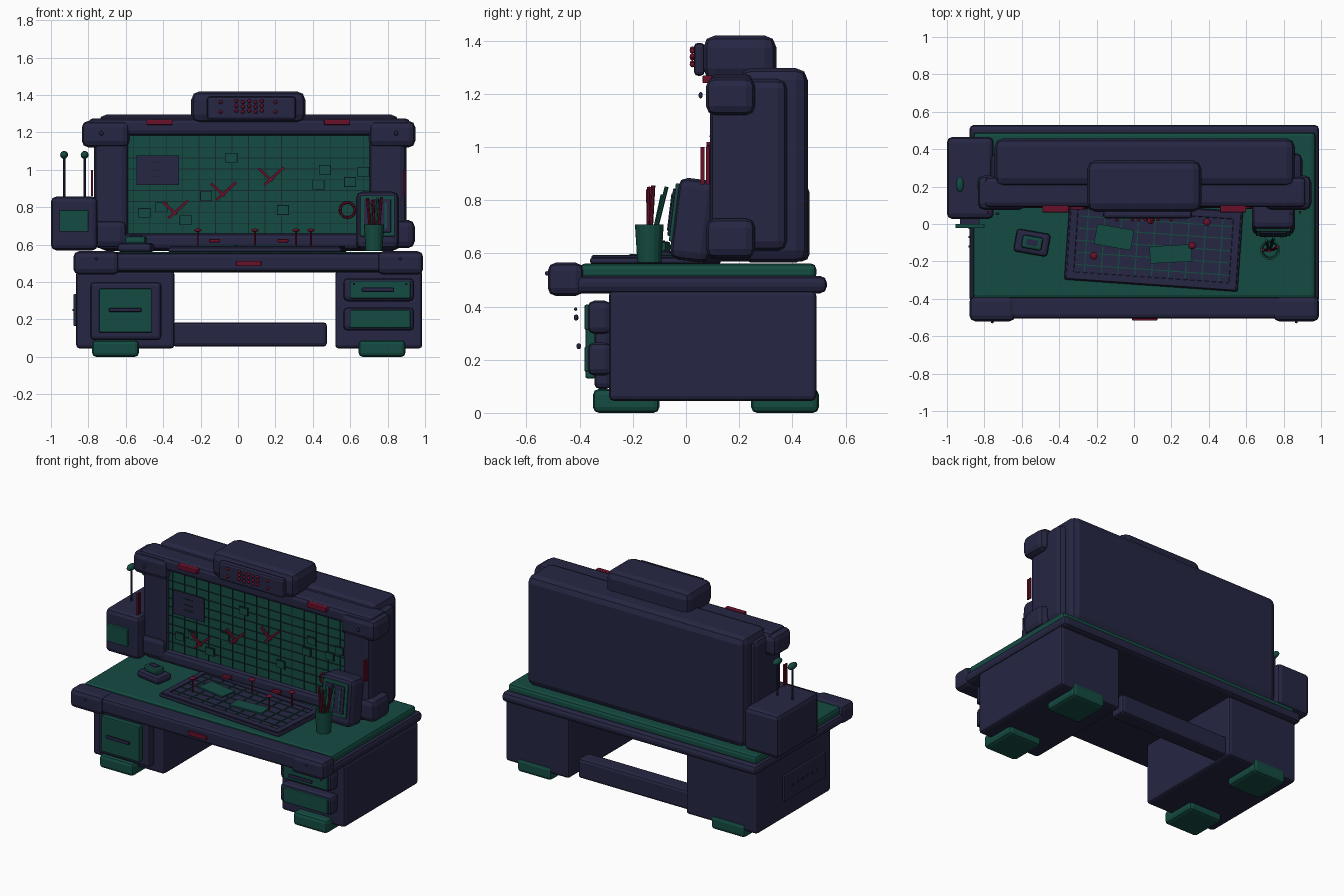
import bpy, bmesh, math
from mathutils import Vector, Matrix

if "Cube" in bpy.data.objects:
    bpy.data.objects.remove(bpy.data.objects["Cube"])


def material(name, rgb):
    m = bpy.data.materials.new(name)
    m.diffuse_color = (*rgb, 1)
    m.use_nodes = True
    m.node_tree.nodes["Principled BSDF"].inputs["Base Color"].default_value = m.diffuse_color
    return m


NAVY = material("navy", (0.019, 0.019, 0.056))
GREEN = material("deep green", (0.007, 0.070, 0.054))
RED = material("crimson", (0.135, 0.005, 0.022))
DARK = material("dark line", (0.008, 0.022, 0.030))


def finish(bm, name, mat, loc=(0, 0, 0), rot=(0, 0, 0), smooth=False):
    bmesh.ops.recalc_face_normals(bm, faces=bm.faces)
    me = bpy.data.meshes.new(name)
    bm.to_mesh(me)
    bm.free()
    me.materials.append(mat)
    for p in me.polygons:
        p.use_smooth = smooth
    ob = bpy.data.objects.new(name, me)
    bpy.context.collection.objects.link(ob)
    ob.location = loc
    ob.rotation_euler = rot
    return ob


def box(name, x, y, z, mat=NAVY, bevel=0.0, rot=(0, 0, 0), parent=None):
    """Bevelled box from (min, max) ranges, turned about its own centre."""
    size = [r[1] - r[0] for r in (x, y, z)]
    mid = [(r[0] + r[1]) / 2 for r in (x, y, z)]
    bm = bmesh.new()
    bmesh.ops.create_cube(bm, size=1)
    bmesh.ops.scale(bm, vec=size, verts=bm.verts)
    if bevel:
        bmesh.ops.bevel(bm, geom=bm.edges[:], offset=min(bevel, min(size) * 0.45),
                        segments=2, profile=0.5, affect='EDGES')
    ob = finish(bm, name, mat, mid, rot)
    ob.parent = parent
    return ob


def rod(name, a, b, r, mat, sides=10):
    """Cylinder running from a to b."""
    a, b = Vector(a), Vector(b)
    d = b - a
    bm = bmesh.new()
    bmesh.ops.create_cone(bm, cap_ends=True, segments=sides, radius1=r, radius2=r, depth=d.length)
    q = d.to_track_quat('Z', 'Y').to_euler()
    return finish(bm, name, mat, (a + b) / 2, q)


def ball(name, c, size, mat):
    bm = bmesh.new()
    bmesh.ops.create_uvsphere(bm, u_segments=12, v_segments=8, radius=1)
    bmesh.ops.scale(bm, vec=size, verts=bm.verts)
    return finish(bm, name, mat, c, smooth=True)


def pivot(name, loc, rot):
    ob = bpy.data.objects.new(name, None)
    bpy.context.collection.objects.link(ob)
    ob.location, ob.rotation_euler = loc, rot
    ob.hide_render = True
    return ob


# Desk top, green mat, front rail with corner caps
box("desk_slab", (-.88, .99), (-.42, .53), (.45, .515), bevel=.025)
box("desk_surface", (-.86, .97), (-.40, .49), (.50, .562), GREEN, .02)
box("front_rail", (-.80, .90), (-.505, -.385), (.455, .555), bevel=.02)
for x in ((-.88, -.635), (.745, .99)):
    box("rail_cap", x, (-.52, -.385), (.44, .565), bevel=.03)
    ball("rail_bolt", (sum(x) / 2, -.523, .525), (.008, .008, .008), NAVY)
box("rail_light", (-.01, .125), (-.516, -.50), (.485, .513), RED, .004)

# Pedestals, feet and stretcher
for x, fx in (((-.865, -.34), (-.78, -.53)), ((.52, .985), (.645, .895))):
    box("pedestal", x, (-.29, .49), (.045, .46), bevel=.018)
    for y in ((-.35, -.10), (.245, .50)):
        box("foot", fx, y, (0, .09), GREEN, .022)
box("stretcher", (-.35, .475), (.35, .46), (.055, .185), bevel=.018)

# Left door with panel and handle
box("door", (-.79, -.41), (-.345, -.28), (.09, .40), bevel=.02)
box("door_panel", (-.742, -.462), (-.378, -.34), (.13, .365), GREEN, .006)
box("door_handle", (-.69, -.515), (-.412, -.395), (.24, .262), bevel=.008)

# Right drawers
for z in (.14, .297):
    box("drawer", (.562, .942), (-.37, -.28), (z, z + .125), bevel=.025)
    box("drawer_panel", (.598, .922), (-.382, -.36), (z + .015, z + .11), GREEN, .006)
box("drawer_handle", (.66, .835), (-.422, -.405), (.347, .37), bevel=.008)
for x in (.62, .90):
    ball("drawer_bolt", (x, -.415, .39), (.006, .006, .006), NAVY)

# Vent plate on the left pedestal side
box("vent_plate", (-.88, -.86), (-.21, .22), (.165, .335), bevel=.006)
for i in range(6):
    y = -.12 + i * .05
    box("vent_slot", (-.884, -.878), (y - .006, y + .006), (.245, .257), DARK)

# Hutch shell, side pillars, beams and corner blocks
box("hutch_shell", (-.745, .86), (.20, .458), (.565, 1.297), bevel=.045)
for x in ((-.77, -.585), (.70, .90)):
    box("pillar", x, (.09, .38), (.61, 1.255), bevel=.035)
box("top_beam", (-.80, .92), (.09, .25), (1.185, 1.275), bevel=.025)
box("bottom_beam", (-.75, .87), (.085, .25), (.575, .66), bevel=.025)
for x, xb in (((-.835, -.58), (-.78, -.595)), ((.70, .948), (.70, .945))):
    box("upper_block", x, (.075, .26), (1.12, 1.262), bevel=.035)
    box("lower_block", xb, (.075, .26), (.582, .732), bevel=.035)
for x in (-.73, .845):
    ball("block_bolt", (x, .055, 1.195), (.01, .008, .012), NAVY)
for x in ((-.785, -.775), (.882, .892)):
    for y in (.055, .075):
        box("side_light", x, (y, y + .014), (.86, 1.0), RED)
for x in ((-.49, -.35), (.46, .60)):
    box("beam_light", x, (.062, .10), (1.24, 1.27), RED, .005)

# Header with indicator panel
box("header", (-.25, .36), (.065, .34), (1.25, 1.42), bevel=.045)
box("header_panel", (-.165, .31), (.03, .07), (1.268, 1.392), bevel=.015)
for i, x in enumerate((-.093, -.008, .026, .06, .094, .128, .20)):
    for j in range(3):
        z = 1.31 + j * .026 + (i % 2) * .006
        if i in (0, 6) and j == 1:
            continue
        ball("indicator", (x, .024, z), (.01, .01, .01), RED)

# Wall board with grid, notes, paper, marks and ring
box("board", (-.60, .71), (.115, .21), (.64, 1.20), GREEN)
for i in range(15):
    x = -.56 + i * .088
    box("board_line", (x - .002, x + .002), (.110, .116), (.66, 1.185), DARK)
for j in range(8):
    z = .715 + j * .058
    box("board_line", (-.59, .70), (.110, .116), (z - .002, z + .002), DARK)
for x, z in ((-.035, 1.065), (.465, 1.0), (.43, .92), (.60, .935), (.67, .99), (.24, .785),
             (-.17, .86), (-.50, .77), (-.41, .80), (-.28, .73)):
    box("board_note_edge", (x - .032, x + .032), (.106, .112), (z - .026, z + .026), DARK)
    box("board_note", (x - .028, x + .028), (.102, .107), (z - .022, z + .022), GREEN)
box("paper", (-.543, -.315), (.092, .10), (.92, 1.078))
for z in (.965, 1.0, 1.04):
    box("paper_line", (-.46, -.40), (.088, .093), (z - .003, z + .003), DARK)
for x, z in ((-.335, .78), (-.078, .878), (.178, .958)):
    for dx, dz, length, a in ((-.03, .015, .10, 42), (.015, .008, .14, -42)):
        box("check_mark", (x + dx - length / 2, x + dx + length / 2), (.078, .09),
            (z + dz - .007, z + dz + .007), RED, rot=(0, math.radians(a), 0))
bpy.ops.mesh.primitive_torus_add(location=(.585, .085, .785), rotation=(math.pi / 2, 0, 0),
                                 major_radius=.04, minor_radius=.007,
                                 major_segments=20, minor_segments=6)
bpy.context.object.name = "board_ring"
bpy.context.object.data.materials.append(RED)

# Left side cabinet with screen and antennas
box("side_cabinet", (-1.0, -.75), (.027, .465), (.57, .857), bevel=.028)
box("cabinet_screen", (-.955, -.80), (-.022, .0), (.67, .785), GREEN, .004)
box("screen_mount", (-.93, -.825), (-.002, .04), (.69, .765))
for x in (-.93, -.82):
    rod("antenna", (x, .21, .85), (x, .21, 1.07), .007, NAVY)
    ball("antenna_tip", (x, .21, 1.08), (.021, .042, .021), GREEN)

# Tilted desk planner with raised frame, green grid and notes
planner = pivot("planner_pivot", (.105, -.115, .56), (0, 0, math.radians(-4)))
box("planner_base", (-.465, .465), (-.215, .215), (0, .024), bevel=.01, parent=planner)
for y in (-.19, .19):
    box("planner_frame", (-.455, .455), (y - .02, y + .02), (.02, .033), bevel=.006, parent=planner)
for x in (-.435, .435):
    box("planner_frame", (x - .02, x + .02), (-.205, .205), (.02, .033), bevel=.006, parent=planner)
for i in range(9):
    x = -.36 + i * .09
    box("planner_line", (x - .003, x + .003), (-.165, .165), (.022, .028), GREEN, parent=planner)
for j in range(5):
    y = -.13 + j * .065
    box("planner_line", (-.41, .41), (y - .003, y + .003), (.022, .028), GREEN, parent=planner)
for x, y, w, h, a in ((-.107, -.07, .20, .11, -10), (.197, -.16, .225, .092, 3)):
    box("planner_note", (x - w / 2, x + w / 2), (y - h / 2, y + h / 2), (.588, .597), GREEN,
        rot=(0, 0, math.radians(a)))

# Pins and flat markers
for x, y in ((-.215, -.17), (.09, .02), (.31, -.115), (.39, .01)):
    rod("pin_stem", (x, y, .585), (x, y, .672), .005, RED, 8)
    ball("pin_head", (x, y, .677), (.02, .02, .009), RED)
for x in (-.125, .24):
    box("flat_marker", (x - .03, x + .03), (.045, .075), (.612, .63), RED, .005)

# Small desk gadget
gadget = pivot("gadget_pivot", (-.545, -.10, .56), (0, 0, math.radians(-10)))
box("gadget_base", (-.092, .092), (-.062, .062), (0, .048), bevel=.018, parent=gadget)
box("gadget_top", (-.055, .055), (-.035, .035), (.045, .085), GREEN, .012, parent=gadget)
box("gadget_screen", (-.03, .03), (-.016, .016), (.083, .089), NAVY, parent=gadget)

# Leaning speaker box with inset front
speaker = pivot("speaker_pivot", (.745, .02, .565), (math.radians(-7), 0, 0))
box("speaker_body", (-.115, .115), (-.085, .065), (.005, .315), bevel=.035, parent=speaker)
box("speaker_face", (-.092, .092), (-.094, -.08), (.07, .29), GREEN, .004, parent=speaker)
box("speaker_grille", (-.072, .072), (-.102, -.09), (.09, .27), NAVY, .004, parent=speaker)
for i in range(3):
    x = -.045 + i * .045
    box("speaker_slot", (x - .006, x + .006), (-.106, -.10), (.11, .25), GREEN, parent=speaker)

# Pen cup, open at the top, with pens
bm = bmesh.new()
rings = [[bm.verts.new((r * math.cos(a * math.tau / 16), r * math.sin(a * math.tau / 16), z))
          for a in range(16)] for r, z in ((.045, 0), (.054, .143), (.044, .143), (.038, .02))]
for lo, hi in zip(rings, rings[1:]):
    for k in range(16):
        bm.faces.new((lo[k], lo[(k + 1) % 16], hi[(k + 1) % 16], hi[k]))
bm.faces.new(rings[0])
bm.faces.new(rings[-1])
finish(bm, "pen_cup", GREEN, (.727, -.138, .565))
for dx, tx, ty, z, m in ((-.02, -.035, 0, .85, RED), (.01, -.005, -.005, .84, RED),
                         (.025, .04, .015, .855, RED), (0, .02, .065, .85, GREEN),
                         (-.01, -.02, .05, .82, GREEN)):
    rod("pen", (.727 + dx * .6, -.138, .59), (.727 + tx, -.138 + ty, z), .008, m, 8)
